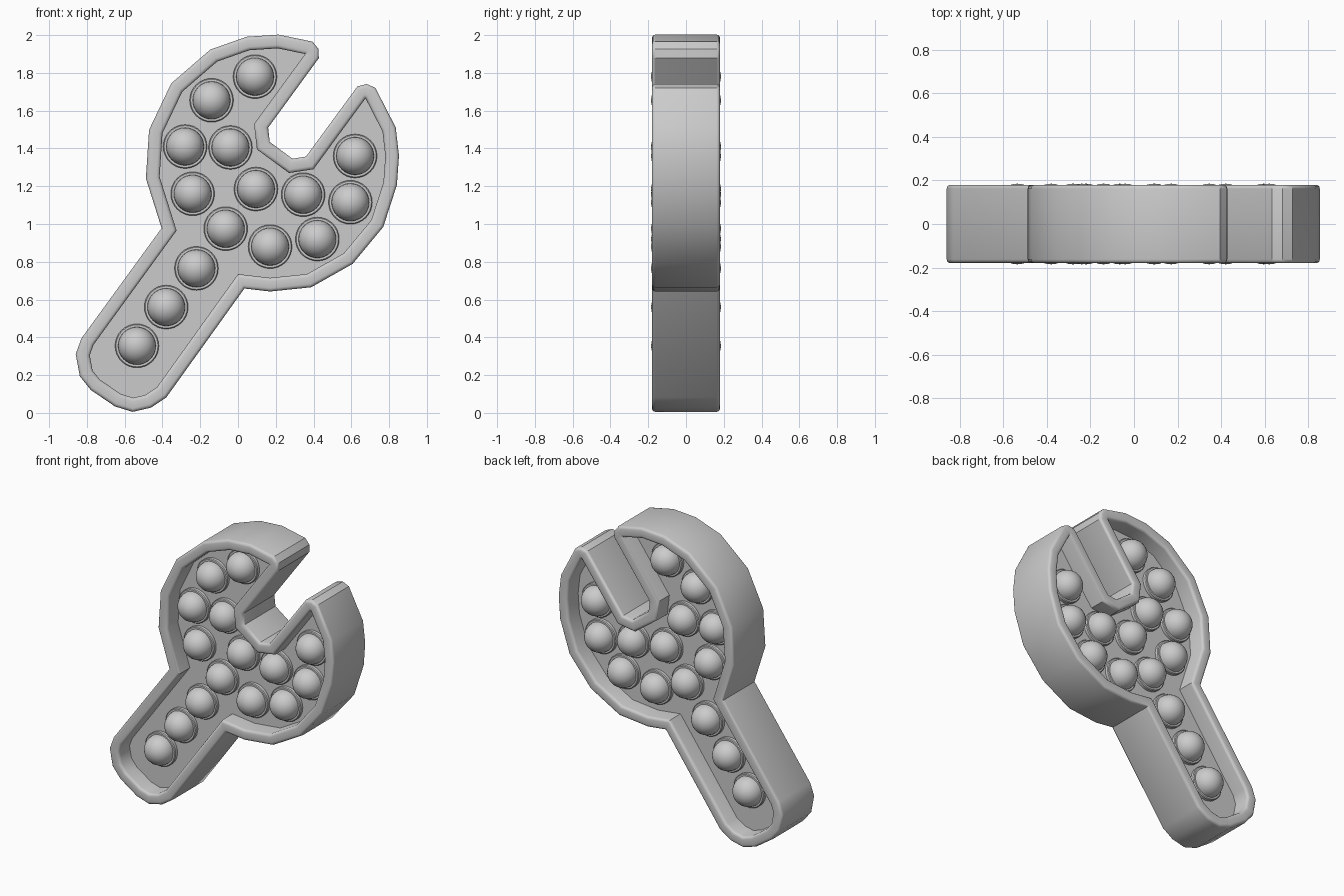
import bpy, bmesh, math
from mathutils import Vector

if "Cube" in bpy.data.objects:
    bpy.data.objects.remove(bpy.data.objects["Cube"])

grey = bpy.data.materials.new("light_grey")
grey.use_nodes = True
colour = (0.6, 0.6, 0.6, 1)
grey.diffuse_color = colour
grey.node_tree.nodes["Principled BSDF"].inputs["Base Color"].default_value = colour

HALF = 0.18       # half the body depth
RIM = 0.072       # rim width
WEB = 0.06        # half the web thickness

# Inside edge of the rim, clockwise in x and z from the upper jaw tip
inside = [Vector(p) for p in (
    (.355, 1.9), (.085, 1.53), (.1, 1.395), (.27, 1.27), (.4, 1.29),
    (.675, 1.665), (.765, 1.49), (.78, 1.36), (.77, 1.22), (.705, 1.02),
    (.56, .845), (.365, .735), (.17, .715), (0, .735),
    (-.43, .135), (-.49, .095), (-.555, .08), (-.62, .1), (-.73, .175),
    (-.77, .225), (-.785, .305), (-.765, .36), (-.325, .965),
    (-.415, 1.25), (-.4, 1.48), (-.295, 1.7), (-.11, 1.86), (.06, 1.92), (.21, 1.93))]

# Bubble centres in x and z
bubbles = (
    (.09, 1.78), (-.14, 1.655), (-.28, 1.41), (-.04, 1.405), (-.24, 1.16),
    (.095, 1.185), (.345, 1.155), (.62, 1.36), (.595, 1.115), (-.065, .975),
    (.17, .88), (.42, .92), (-.22, .765), (-.38, .56), (-.535, .355))


def outline(dist):
    """Offset the inside edge outwards, chamfering sharp corners."""
    points = []
    for i, p in enumerate(inside):
        a = p - inside[i - 1]
        b = inside[(i + 1) % len(inside)] - p
        turn = math.atan2(b.x * a.y - b.y * a.x, a.dot(b))
        normal = math.atan2(a.x, -a.y)
        steps = 3 if turn > 1.4 else 1
        reach = dist / math.cos(turn / (2 * steps))
        for k in range(steps):
            ang = normal - turn * (k + .5) / steps
            points.append(p + reach * Vector((math.cos(ang), math.sin(ang))))
    return points


def finish(bm, name):
    bmesh.ops.remove_doubles(bm, verts=bm.verts, dist=1e-5)
    bmesh.ops.recalc_face_normals(bm, faces=bm.faces)
    mesh = bpy.data.meshes.new(name)
    bm.to_mesh(mesh)
    bm.free()
    obj = bpy.data.objects.new(name, mesh)
    mesh.materials.append(grey)
    bpy.context.collection.objects.link(obj)
    bpy.ops.object.select_all(action='DESELECT')
    obj.select_set(True)
    bpy.context.view_layer.objects.active = obj
    bpy.ops.object.shade_smooth_by_angle(angle=math.radians(35))
    return obj


def bridge(bm, rings, closed):
    """Join neighbouring rings of vertices with quads."""
    n = len(rings[0])
    for j in range(len(rings) if closed else len(rings) - 1):
        r, s = rings[j], rings[(j + 1) % len(rings)]
        for i in range(n):
            bm.faces.new((r[i], r[(i + 1) % n], s[(i + 1) % n], s[i]))


# Raised rim with softened edges
bm = bmesh.new()
soft = .018
side = [(soft * (1 - math.cos(t)), HALF - soft * (1 - math.sin(t)))
        for t in (0, math.pi / 6, math.pi / 3, math.pi / 2)]
half = side + [(RIM - d, y) for d, y in reversed(side)]
profile = half + [(d, -y) for d, y in reversed(half)]
bridge(bm, [[bm.verts.new((p.x, y, p.y)) for p in outline(d)] for d, y in profile], True)
finish(bm, "rim")

# Flat web inside the rim
bm = bmesh.new()
rings = [[bm.verts.new((p.x, y, p.y)) for p in outline(.004)] for y in (-WEB, WEB)]
bridge(bm, rings, False)
for r in rings:
    bm.faces.new(r)
finish(bm, "web")

# Bubbles: a collar and a dome on each side of the web
segments = 32
dome = [(.1 * math.cos(k * math.pi / 16), .085 + .1 * math.sin(k * math.pi / 16))
        for k in range(8)]
lathe = [(.116, WEB - .01), (.116, .08), (.111, .085)] + dome
for count, (x, z) in enumerate(bubbles, 1):
    bm = bmesh.new()
    for sign in (-1, 1):
        rings = [[bm.verts.new((x + r * math.cos(a), sign * y, z + r * math.sin(a)))
                  for a in (math.tau * i / segments for i in range(segments))]
                 for r, y in lathe]
        bridge(bm, rings, False)
        pole = bm.verts.new((x, sign * .185, z))
        for i in range(segments):
            bm.faces.new((rings[-1][i], rings[-1][(i + 1) % segments], pole))
    finish(bm, f"bubble_{count}")
